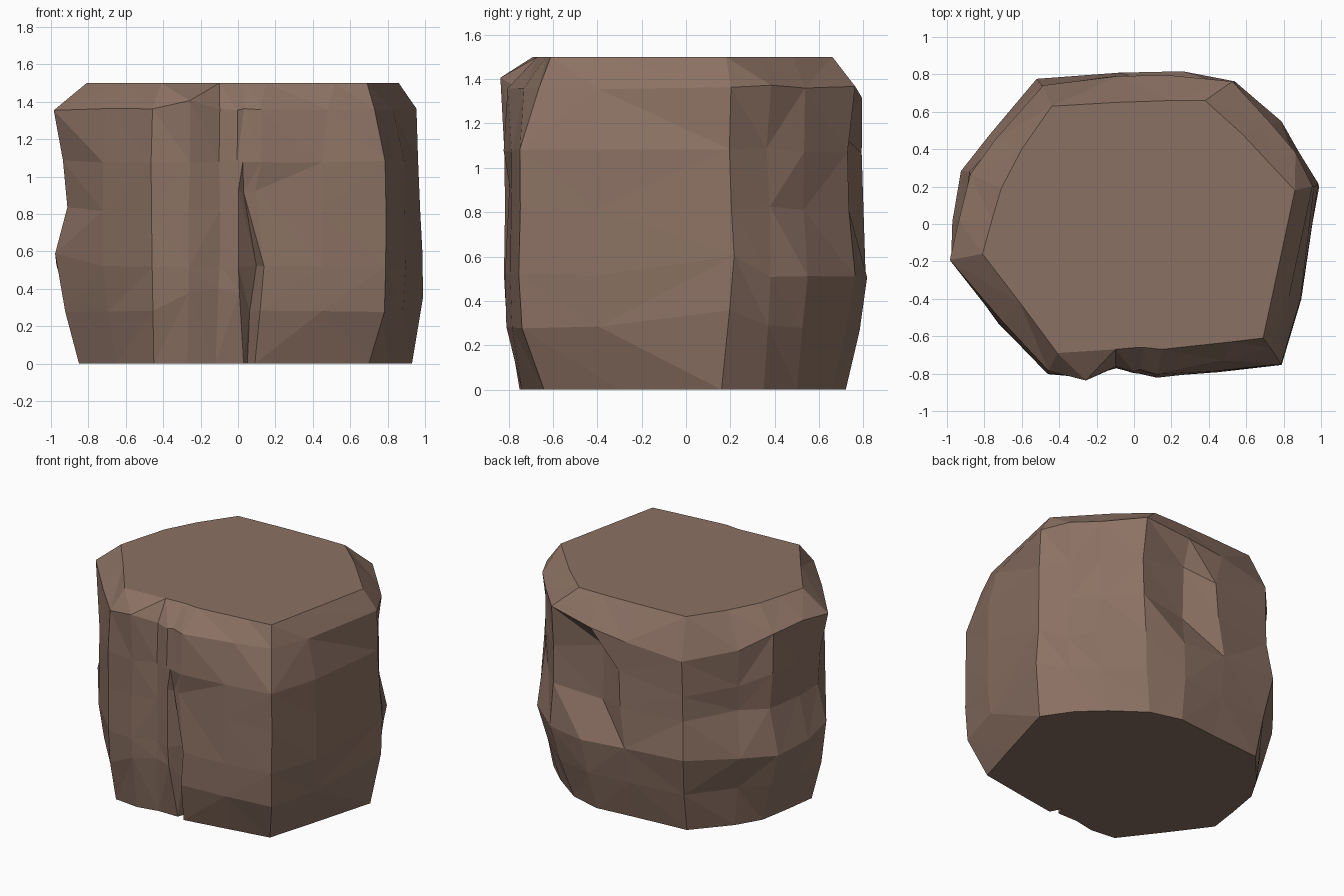
import bpy
import bmesh
import random
from mathutils import Vector

random.seed(4)
default = bpy.data.objects.get("Cube")
if default:
    bpy.data.objects.remove(default, do_unlink=True)

# Plan outlines, counter-clockwise from the left-hand point
MIDDLE = [(-.96, -.19), (-.72, -.53), (-.46, -.8), (-.26, -.82), (-.1, -.77), (0, -.8), (.06, -.71),
          (.12, -.82), (.45, -.79), (.79, -.75), (.89, -.4), (.97, .2), (.87, .38), (.76, .54),
          (.54, .76), (.25, .81), (-.08, .8), (-.5, .76), (-.75, .46), (-.9, .28), (-.95, .02)]
TOP = [(-.81, -.16), (-.61, -.42), (-.41, -.69), (-.25, -.68), (-.1, -.67), (.02, -.66), (.05, -.66),
       (.15, -.67), (.52, -.63), (.69, -.61), (.74, -.38), (.86, .18), (.72, .33), (.58, .48),
       (.38, .66), (.2, .66), (-.1, .65), (-.44, .63), (-.6, .4), (-.71, .19), (-.76, .02)]
BOTTOM = [(-.85, -.2), (-.65, -.47), (-.45, -.73), (-.27, -.75), (-.12, -.72), (.03, -.72), (.05, -.66),
          (.09, -.74), (.4, -.69), (.7, -.64), (.8, -.3), (.93, .16), (.8, .35), (.64, .5),
          (.42, .66), (.2, .72), (-.1, .69), (-.47, .66), (-.68, .42), (-.78, .25), (-.82, .02)]
COUNT = len(MIDDLE)
HEIGHT = 1.5
LEVELS = [.28, .52, .82, 1.08, 1.36]
WAIST = [1, 1.02, .96, .97, 1]
GROOVE, CORNER, RIDGE = 6, 9, 11

# How far each shoulder point leans in to the top
SHOULDER = {8: .4, CORNER: .65, 10: .4, 0: -.2}

# Dents and bulges: (column, level) -> shift
SHIFT = {
    (0, 1): (0, 0, .08), (0, 2): (0, 0, .03), (3, 4): (0, -.03, .05),
    (3, 0): (0, 0, .1), (4, 0): (0, 0, .12), (5, 0): (0, 0, .1),
    (5, 2): (0, 0, .1), (6, 2): (-.03, -.05, .1), (6, 3): (-.03, -.09, 0), (6, 4): (-.03, -.07, 0),
    (6, 1): (.04, 0, 0), (7, 1): (.02, 0, 0), (7, 2): (-.03, .02, .1),
    (11, 0): (.02, 0, .08), (11, 1): (.02, .02, .08), (11, 3): (-.01, 0, 0),
    # recess in the back wall, under an overhang
    (15, 2): (-.06, -.09, -.05), (15, 3): (-.08, -.09, .08), (15, 4): (-.06, .01, -.05),
    (16, 2): (.03, .02, 0), (16, 3): (.04, .01, 0),
    # shoulder dipping at the back
    (16, 4): (0, 0, -.08), (17, 4): (0, 0, -.14), (18, 4): (0, 0, -.1),
    (17, 3): (0, 0, -.1), (18, 3): (0, 0, -.06), (17, 1): (0, 0, .02),
}


def side_point(column, level):
    """One point of the rough side wall."""
    mid, top, base = (Vector(o[column]) for o in (MIDDLE, TOP, BOTTOM))
    worn = column > RIDGE or column == 0
    p = mid * WAIST[level] if worn else mid
    if level == 0:                           # foot tapers in
        p = base.lerp(mid, .6 if worn or column == 1 else .9)
    if level == 4:                           # rounded shoulder
        p = p.lerp(top, SHOULDER.get(column, .1))
    rough = .014 if worn else .005
    jitter = Vector([random.uniform(-rough, rough) for _ in range(3)])
    return p.to_3d() + Vector((0, 0, LEVELS[level])) + jitter + Vector(SHIFT.get((column, level), (0, 0, 0)))


# Stacked outlines joined into a faceted block
bm = bmesh.new()
rings = [[bm.verts.new((x, y, 0)) for x, y in BOTTOM]]
for level in range(len(LEVELS)):
    rings.append([bm.verts.new(side_point(c, level)) for c in range(COUNT)])
rings.append([bm.verts.new((x, y, HEIGHT)) for x, y in TOP])

for low, high in zip(rings, rings[1:]):
    for i in range(COUNT):
        j = (i + 1) % COUNT
        a, b, c, d = low[i], low[j], high[j], high[i]
        if random.random() < .5:
            bm.faces.new((a, b, c))
            bm.faces.new((a, c, d))
        else:
            bm.faces.new((a, b, d))
            bm.faces.new((b, c, d))
bm.faces.new(rings[-1])
bm.faces.new(list(reversed(rings[0])))
bmesh.ops.recalc_face_normals(bm, faces=bm.faces)

mesh = bpy.data.meshes.new("rough_block")
bm.to_mesh(mesh)
bm.free()
block = bpy.data.objects.new("rough_block", mesh)
bpy.context.collection.objects.link(block)

# Brown earth colour
brown = bpy.data.materials.new("earth_brown")
brown.use_nodes = True
colour = (.26, .165, .125, 1)
brown.diffuse_color = colour
brown.node_tree.nodes["Principled BSDF"].inputs["Base Color"].default_value = colour
mesh.materials.append(brown)
